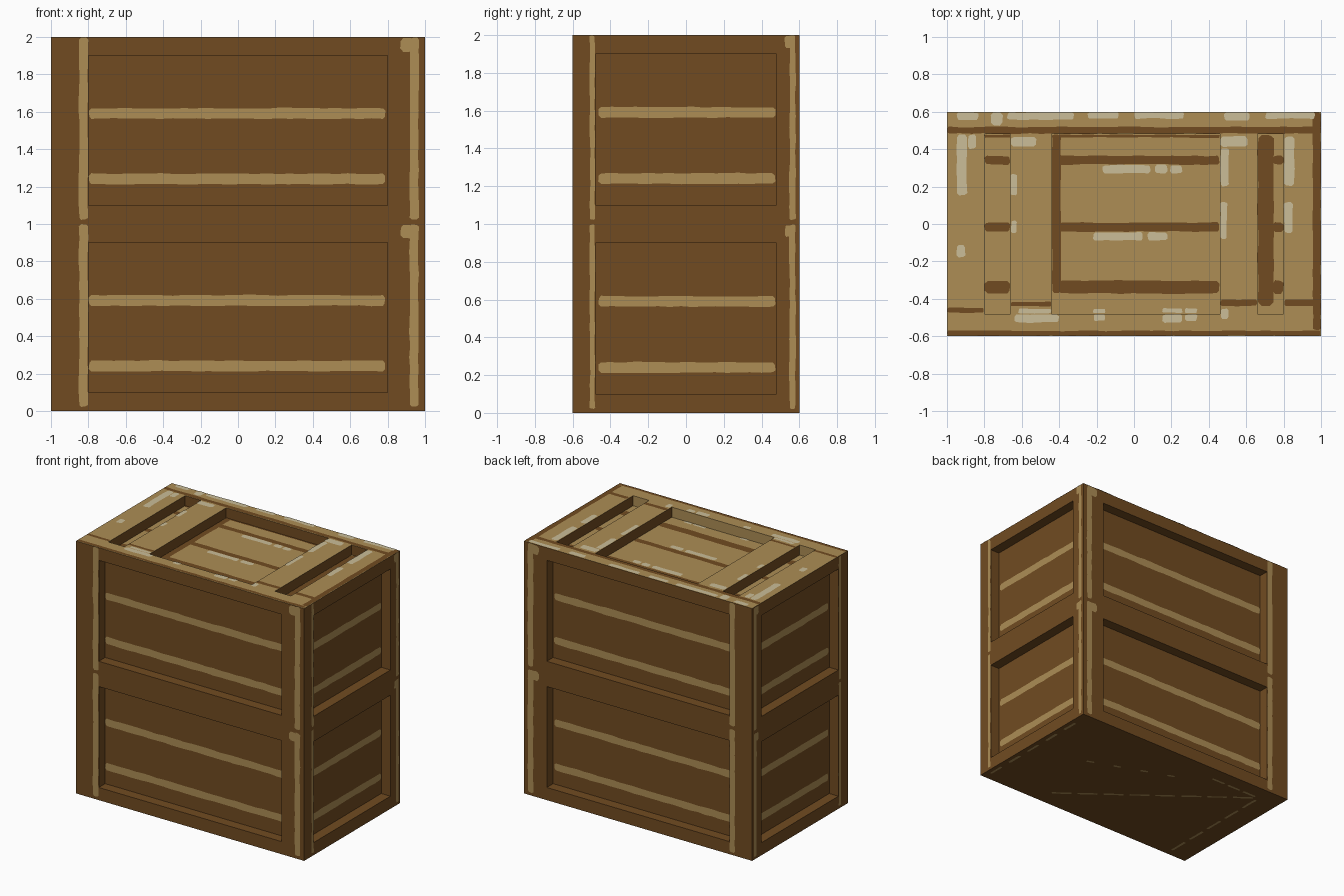
import bpy, bmesh, math, random
from mathutils import Vector

if "Cube" in bpy.data.objects:
    bpy.data.objects.remove(bpy.data.objects["Cube"])

random.seed(4)
DEPTH = 0.08          # how far the boards sit behind the frame


def material(name, rgb):
    m = bpy.data.materials.new(name)
    m.diffuse_color = (*rgb, 1)
    m.use_nodes = True
    m.node_tree.nodes["Principled BSDF"].inputs["Base Color"].default_value = m.diffuse_color
    return m


MATS = [material("dark_brown_wood", (0.165, 0.0704, 0.0152)),
        material("tan_worn_wood", (0.418, 0.270, 0.0908)),
        material("pale_chipped_wood", (0.597, 0.508, 0.314))]
BROWN, TAN, PALE = 0, 1, 2

# local (u, v, outward n) to world for each side; back and left mirror front and right
SIDES = {
    "front": lambda u, v, n: Vector((u, -0.6 - n, v)),
    "back": lambda u, v, n: Vector((u, 0.6 + n, v)),
    "right": lambda u, v, n: Vector((1 + n, u, v)),
    "left": lambda u, v, n: Vector((-1 - n, u, v)),
    "top": lambda u, v, n: Vector((u, v, 2 + n)),
    "bottom": lambda u, v, n: Vector((u, v, -n)),
}


def finish(name, bm):
    bmesh.ops.remove_doubles(bm, verts=bm.verts, dist=1e-5)
    mesh = bpy.data.meshes.new(name)
    bm.to_mesh(mesh)
    bm.free()
    for m in MATS:
        mesh.materials.append(m)
    bpy.context.collection.objects.link(bpy.data.objects.new(name, mesh))


def add_face(bm, place, pts, facing, mat):
    """Add a polygon given in local coordinates, turned towards 'facing'."""
    f = bm.faces.new([bm.verts.new(place(*p)) for p in pts])
    f.normal_update()
    if f.normal.dot(place(*facing) - place(0, 0, 0)) < 0:
        f.normal_flip()
    f.material_index = mat


def panel(name, side, us, vs, holes, mat):
    """Flat frame cut on a grid; the cells in 'holes' are sunk."""
    bm, place = bmesh.new(), SIDES[side]
    for i in range(len(us) - 1):
        for j in range(len(vs) - 1):
            a, b, c, d = us[i], us[i + 1], vs[j], vs[j + 1]
            sunk = (i, j) in holes
            n = -DEPTH if sunk else 0
            add_face(bm, place, [(a, c, n), (b, c, n), (b, d, n), (a, d, n)], (0, 0, 1), mat)
            if sunk:
                for p, q, r, s, face in ((a, c, a, d, (1, 0, 0)), (b, c, b, d, (-1, 0, 0)),
                                         (a, c, b, c, (0, 1, 0)), (a, d, b, d, (0, -1, 0))):
                    worn = mat == TAN and face == (0, 1, 0)
                    add_face(bm, place, [(p, q, 0), (r, s, 0), (r, s, n), (p, q, n)],
                             face, TAN if worn else BROWN)
    finish(name, bm)


def patch(bm, side, rect, n, mat, wobble=0.006, angle=0.0):
    """Painted patch with clipped corners and a slightly worn outline."""
    u0, u1, v0, v1 = rect
    w, h = u1 - u0, v1 - v0
    c = min(w, h) * 0.25

    def run(x0, y0, x1, y1, inx, iny):
        k = max(1, int(math.hypot(x1 - x0, y1 - y0) / 0.06))
        out = []
        for i in range(k + 1):
            t, e = i / k, random.uniform(0, wobble)
            out.append((x0 + (x1 - x0) * t + inx * e, y0 + (y1 - y0) * t + iny * e))
        return out

    pts = (run(u0 + c, v0, u1 - c, v0, 0, 1) + run(u1, v0 + c, u1, v1 - c, -1, 0)
           + run(u1 - c, v1, u0 + c, v1, 0, -1) + run(u0, v1 - c, u0, v0 + c, 1, 0))
    mu, mv = (u0 + u1) / 2, (v0 + v1) / 2
    ca, sa = math.cos(angle), math.sin(angle)
    pts = [(mu + (x - mu) * ca - (y - mv) * sa, mv + (x - mu) * sa + (y - mv) * ca, n)
           for x, y in pts]
    add_face(bm, SIDES[side], pts, (0, 0, 1), mat)


# Four upright walls, each two stacked crates high
for side in ("front", "back", "right", "left"):
    wide = side in ("front", "back")
    edge, inner = (1, 0.8) if wide else (0.6, 0.48)
    panel(side + "_wall", side, [-edge, -inner, inner, edge],
          [0, 0.1, 0.9, 1.1, 1.9, 2], {(1, 1), (1, 3)}, BROWN)
    bm = bmesh.new()
    for z in (0, 1):
        # pale board seams on the sunken panels
        for seam in (0.21, 0.56):
            left = -0.8 if wide else -0.465
            right = 0.79 if wide else 0.475
            patch(bm, side, (left, right, z + seam, z + seam + 0.062), 0.003 - DEPTH, TAN)
        # worn post edges
        if wide:
            posts = [(-0.853, -0.8, z + 0.02, z + 1), (0.915, 0.968, z + 0.02, z + 1),
                     (0.865, 0.94, z + 0.92, z + 0.998)]
        else:
            posts = [(-0.512, -0.48, z + 0.02, z + 1), (0.545, 0.583, z + 0.02, z + 1),
                     (0.52, 0.565, z + 0.93, z + 0.998)]
        for k, p in enumerate(posts):
            patch(bm, side, p, 0.002 + 0.0005 * (k == 2), TAN)
    finish(side + "_wear", bm)

# Lid with three sunken bays between cross battens
panel("lid", "top", [-1, -0.8, -0.66, -0.44, 0.46, 0.66, 0.8, 1], [-0.6, -0.48, 0.48, 0.6],
      {(1, 1), (3, 1), (5, 1)}, TAN)

bm = bmesh.new()
# dark joints on the lid frame
for r in ((-1, 1, 0.481, 0.522), (-1, -0.8, -0.478, -0.443), (-0.66, -0.44, -0.445, -0.412),
          (0.46, 0.66, -0.442, -0.4), (0.8, 1, -0.442, -0.4), (0.953, 1, -0.57, 0.6),
          (-1, 1, -0.6, -0.568)):
    patch(bm, "top", r, 0.002, BROWN)
# dark joints on the sunken boards
floor = 0.002 - DEPTH
for u0, u1 in ((-0.8, -0.66), (-0.41, 0.46), (0.74, 0.8)):
    for v0, v1 in ((0.315, 0.367), (-0.043, 0.01), (-0.375, -0.3)):
        patch(bm, "top", (u0, u1, v0, v1), floor, BROWN)
for r in ((-0.44, -0.388, -0.37, 0.48), (-0.44, 0.46, 0.46, 0.48), (0.66, 0.75, -0.44, 0.48),
          (-0.8, -0.66, 0.46, 0.48)):
    patch(bm, "top", r, floor, BROWN)
finish("lid_joints", bm)

bm = bmesh.new()
# pale chips on the lid frame
for r in ((-0.95, -0.83, 0.555, 0.6), (-0.77, -0.7, 0.525, 0.6), (-0.68, -0.32, 0.555, 0.6),
          (-0.25, -0.08, 0.56, 0.6), (0, 0.27, 0.56, 0.6), (0.48, 0.62, 0.55, 0.6),
          (0.7, 0.97, 0.56, 0.6), (-0.95, -0.89, 0.15, 0.48), (-0.89, -0.84, 0.4, 0.48),
          (-0.95, -0.9, -0.18, -0.11), (-0.66, -0.52, 0.41, 0.47), (-0.66, -0.625, 0.15, 0.27),
          (-0.66, -0.625, -0.05, 0.02), (0.46, 0.61, 0.41, 0.47), (0.46, 0.51, 0.2, 0.41),
          (0.46, 0.5, -0.08, 0.12), (0.8, 0.86, 0.2, 0.47), (0.8, 0.85, -0.05, 0.12),
          (-0.64, -0.4, -0.53, -0.482), (-0.62, -0.44, -0.482, -0.45), (-0.22, -0.15, -0.52, -0.48),
          (0.15, 0.26, -0.53, -0.48), (0.27, 0.34, -0.52, -0.48), (0.46, 0.51, -0.51, -0.45)):
    patch(bm, "top", r, 0.004, PALE)
# pale chips on the sunken boards
for r in ((-0.17, 0.09, 0.268, 0.318), (0.11, 0.18, 0.27, 0.318), (0.19, 0.26, 0.27, 0.318),
          (-0.22, 0.05, -0.09, -0.042), (0.07, 0.18, -0.09, -0.042),
          (-0.22, -0.15, -0.478, -0.45), (0.15, 0.26, -0.478, -0.45), (0.27, 0.34, -0.478, -0.45)):
    patch(bm, "top", r, floor + 0.002, PALE)
finish("lid_chips", bm)

# Plain underside with faint scuffed lines
panel("base", "bottom", [-1, 1], [-0.6, 0.6], set(), BROWN)
bm = bmesh.new()


def dashes(p, q, count, fill):
    p, q = Vector(p), Vector(q)
    length = (q - p).length / count * fill
    for i in range(count):
        m = p.lerp(q, (i + 0.5) / count)
        patch(bm, "bottom", (m.x - length / 2, m.x + length / 2, m.y - 0.012, m.y + 0.012),
              0.002, TAN, 0.004, math.atan2(q.y - p.y, q.x - p.x))


dashes((0.44, -0.47), (-0.8, 0.47), 8, 0.8)
dashes((-0.82, -0.56), (-0.82, 0.47), 5, 0.75)
dashes((-0.35, 0.48), (-0.8, 0.48), 3, 0.8)
dashes((0.96, -0.57), (0.96, 0.5), 5, 0.6)
dashes((0.6, 0.05), (-0.2, 0.35), 4, 0.3)
finish("base_scuffs", bm)
